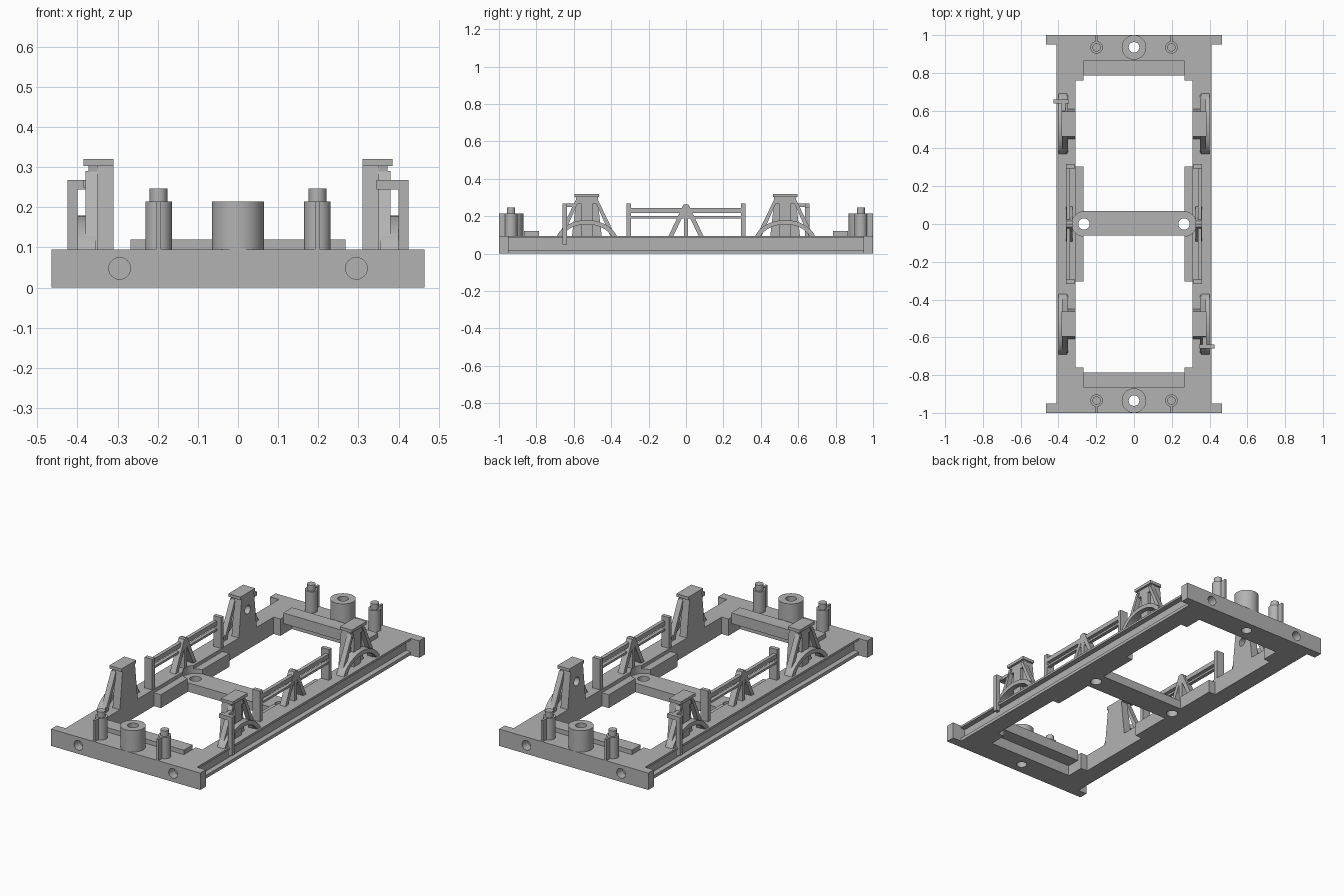
import bpy, bmesh, math

cube = bpy.data.objects.get("Cube")
if cube:
    bpy.data.objects.remove(cube, do_unlink=True)

grey = bpy.data.materials.new("plain grey")
grey.use_nodes = True
COLOUR = (0.45, 0.45, 0.45, 1)
grey.diffuse_color = COLOUR
grey.node_tree.nodes["Principled BSDF"].inputs["Base Color"].default_value = COLOUR
SIGNS = (1, -1)


def finish(name, bm):
    bmesh.ops.recalc_face_normals(bm, faces=bm.faces)
    mesh = bpy.data.meshes.new(name)
    bm.to_mesh(mesh)
    bm.free()
    mesh.materials.append(grey)
    obj = bpy.data.objects.new(name, mesh)
    bpy.context.collection.objects.link(obj)
    return obj


def prism(name, outline, x0, x1, sx=1, cy=0, sy=1):
    """Side outline of (y, z) points, extruded across x, optionally mirrored."""
    bm = bmesh.new()
    face = bm.faces.new([bm.verts.new((sx * x0, cy + sy * y, z)) for y, z in outline])
    new = bmesh.ops.extrude_face_region(bm, geom=[face])["geom"]
    verts = [v for v in new if isinstance(v, bmesh.types.BMVert)]
    bmesh.ops.translate(bm, verts=verts, vec=(sx * (x1 - x0), 0, 0))
    return finish(name, bm)


def box(name, x0, x1, y0, y1, z0, z1, sx=1, cy=0, sy=1):
    return prism(name, [(y0, z0), (y1, z0), (y1, z1), (y0, z1)], x0, x1, sx, cy, sy)


def cylinder(name, r, x, y, z0, z1, axis="Z"):
    """Upright by default; other axes run z0 to z1 along that axis."""
    bm = bmesh.new()
    bmesh.ops.create_cone(bm, cap_ends=True, segments=40, radius1=r, radius2=r, depth=z1 - z0)
    mid = (z0 + z1) / 2
    for v in bm.verts:
        a, b, c = v.co
        if axis == "Z":
            v.co = (x + a, y + b, mid + c)
        elif axis == "Y":
            v.co = (x + a, mid + c, y + b)
        else:
            v.co = (mid + c, x + a, y + b)
    return finish(name, bm)


def boolean(obj, others, operation="DIFFERENCE"):
    for other in others:
        mod = obj.modifiers.new("cut", "BOOLEAN")
        mod.operation, mod.solver, mod.object = operation, "EXACT", other
    bpy.context.view_layer.update()
    graph = bpy.context.evaluated_depsgraph_get()
    mesh = bpy.data.meshes.new_from_object(obj.evaluated_get(graph))
    obj.modifiers.clear()
    obj.data = mesh
    for other in others:
        bpy.data.objects.remove(other, do_unlink=True)


def smooth(obj):
    bpy.ops.object.select_all(action="DESELECT")
    obj.select_set(True)
    bpy.context.view_layer.objects.active = obj
    bpy.ops.object.shade_smooth_by_angle(angle=math.radians(30))


TOP = 0.095

# Main frame: a slab with a stepped opening, side channels and bolt holes
frame = box("main_frame", -0.41, 0.41, -1, 1, 0, TOP)
cuts = [box("opening", -0.31, 0.31, -0.76, 0.76, -0.1, 0.2),
        box("end_opening", -0.268, 0.268, -0.862, 0.862, -0.1, 0.2)]
for s in SIGNS:
    cuts.append(box("channel", 0.38, 0.5, -0.955, 0.955, 0.018, 0.083, s))
    cuts.append(cylinder("pivot_recess", 0.065, s * 0.265, 0, 0.05, 0.2))
    cuts.append(cylinder("end_bore", 0.028, 0, s * 0.935, -0.1, 0.3))
    for t in SIGNS:
        y0, y1 = sorted((t * 0.95, t * 1.1))
        cuts.append(cylinder("bumper_hole", 0.027, s * 0.295, 0.048, y0, y1, "Y"))
boolean(frame, cuts)
smooth(frame)

# Centre crossbar with pivot holes and its side blocks
bar = box("centre_crossbar", -0.312, 0.312, -0.062, 0.068, 0, 0.05)
boolean(bar, [cylinder("bore", 0.03, s * 0.265, 0, -0.1, 0.2) for s in SIGNS])
smooth(bar)
for s in SIGNS:
    block = box("side_block", 0.268, 0.312, -0.305, 0.305, 0, 0.075, s)
    boolean(block, [cylinder("recess", 0.065, s * 0.265, 0, 0.05, 0.2),
                    cylinder("bore", 0.03, s * 0.265, 0, -0.1, 0.2)])

# Ends: bumper tips, raised plate, hollow boss and two pegs
for t in SIGNS:
    box("raised_end_plate", -0.268, 0.268, 0.786, 0.865, 0.06, 0.12, 1, 0, t)
    boss = cylinder("end_boss", 0.065, 0, t * 0.935, TOP, 0.215)
    boolean(boss, [cylinder("bore", 0.028, 0, t * 0.935, 0, 0.4)])
    smooth(boss)
    for s in SIGNS:
        box("bumper_tip", 0.408, 0.465, 0.95, 1, 0, TOP, s, 0, t)
        smooth(cylinder("peg_base", 0.033, s * 0.198, t * 0.935, TOP, 0.215))
        smooth(cylinder("peg_tip", 0.022, s * 0.198, t * 0.935, 0.21, 0.247))
        box("peg_fin", 0.192, 0.204, 0.96, 1, TOP, 0.215, s, 0, t)

# Four tall suspension brackets with arched springs
arc = [math.radians(20 + 140 * i / 16) for i in range(17)]


def arch_curve(half, height):
    low = math.sin(arc[0])
    return [(half * math.cos(a) / math.cos(arc[0]),
             TOP + height * (math.sin(a) - low) / (1 - low)) for a in arc]


for s in SIGNS:
    for cy in (0.53, -0.53):
        body = prism("bracket_body", [(-0.08, 0.09), (0.08, 0.09), (0.055, 0.305),
                                      (-0.055, 0.305)], 0.31, 0.355, s, cy)
        x0, x1 = sorted((s * 0.2, s * 0.345))
        boolean(body, [cylinder("bore", 0.024, cy, 0.225, x0, x1, "X")])
        box("bracket_cap", 0.31, 0.385, -0.066, 0.066, 0.303, 0.32, s, cy)
        box("bracket_face", 0.35, 0.372, -0.03, 0.03, TOP, 0.27, s, cy)
        prism("bracket_head", [(-0.055, 0.265), (0.055, 0.265), (0.06, 0.305),
                               (-0.06, 0.305)], 0.35, 0.372, s, cy)
        arch = prism("spring_arch", arch_curve(0.16, 0.085) + arch_curve(0.13, 0.062)[::-1],
                     0.355, 0.4, s, cy)
        smooth(arch)
        for t in SIGNS:
            prism("bracket_brace", [(0.04, 0.29), (0.058, 0.29), (0.155, 0.09),
                                    (0.128, 0.09)], 0.35, 0.38, s, cy, t)

# Two hanging stop posts, at opposite corners
for s in SIGNS:
    box("stop_post", 0.4, 0.425, 0.637, 0.66, 0.05, 0.268, s, 0, -s)
    box("stop_arm", 0.345, 0.41, 0.637, 0.66, 0.245, 0.268, s, 0, -s)
    box("stop_rail", 0.362, 0.385, 0.59, 0.65, 0.25, 0.268, s, 0, -s)

# Middle side structure: end posts, rails and a triangular stay
for s in SIGNS:
    box("upper_rail", 0.338, 0.358, -0.31, 0.31, 0.218, 0.243, s)
    box("lower_rail", 0.338, 0.358, -0.31, 0.31, 0.188, 0.2, s)
    box("stay_upright", 0.325, 0.36, -0.012, 0.012, TOP, 0.255, s)
    for t in SIGNS:
        box("rail_post", 0.312, 0.36, 0.295, 0.318, 0.07, 0.268, s, 0, t)
        prism("stay_leg", [(0, 0.265), (0.015, 0.26), (0.095, 0.09), (0.07, 0.09),
                           (0, 0.235)], 0.325, 0.36, s, 0, t)
    prism("stay_crown", [(-0.035, 0.2), (0.035, 0.2), (0.012, 0.262), (-0.012, 0.262)],
          0.328, 0.357, s)
